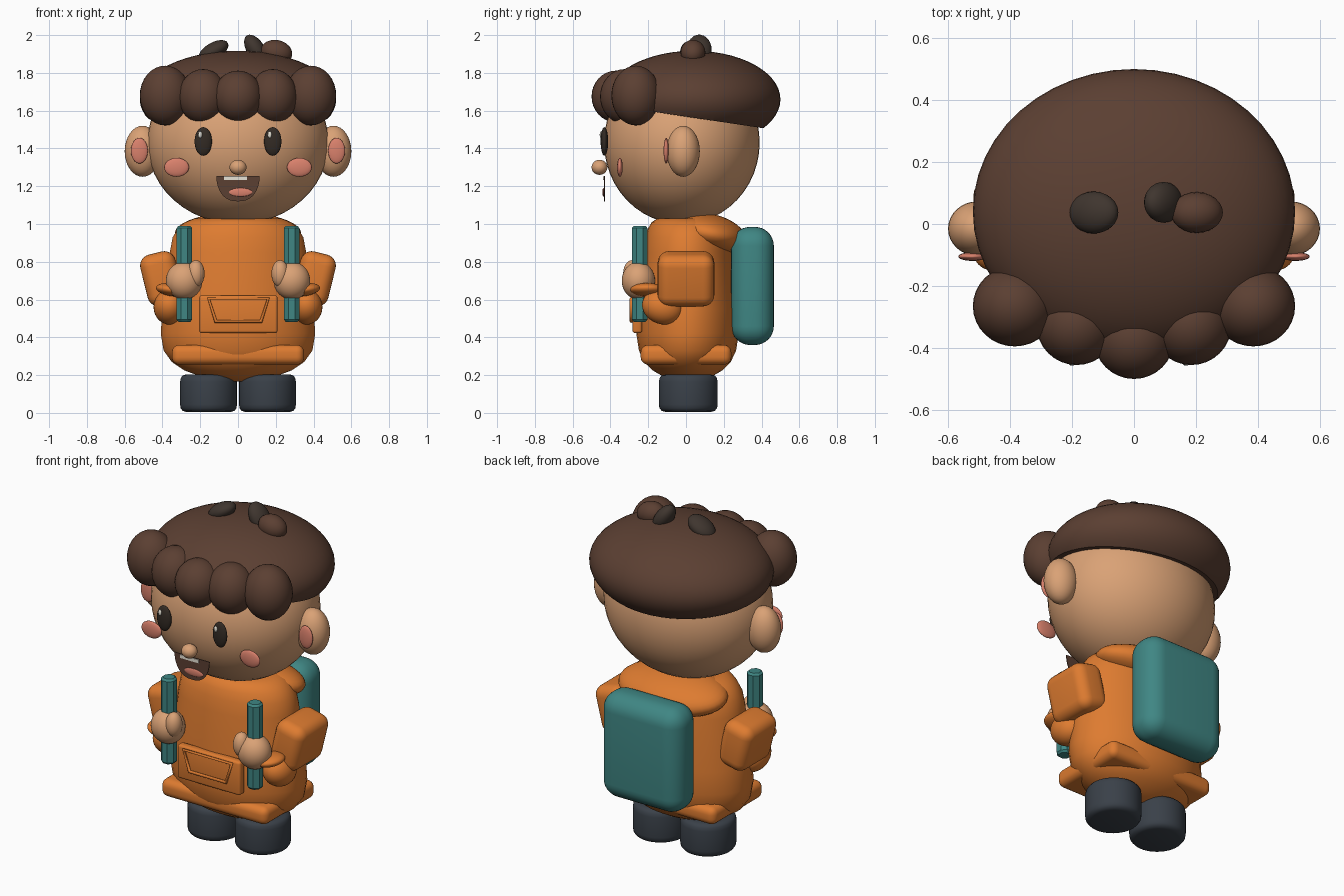
import bpy, bmesh, math
from mathutils import Matrix, Vector

if "Cube" in bpy.data.objects:
    bpy.data.objects.remove(bpy.data.objects["Cube"])


def material(name, rgb):
    m = bpy.data.materials.new(name)
    m.diffuse_color = (*rgb, 1)
    m.use_nodes = True
    m.node_tree.nodes["Principled BSDF"].inputs["Base Color"].default_value = m.diffuse_color
    return m


SKIN = material("skin", (0.70, 0.36, 0.18))
ORANGE = material("orange_cloth", (0.73, 0.20, 0.03))
TEAL = material("teal_canvas", (0.05, 0.24, 0.23))
HAIR = material("brown_hair", (0.105, 0.050, 0.032))
TUFT = material("dark_hair", (0.050, 0.036, 0.028))
SHOE = material("slate_shoe", (0.042, 0.052, 0.066))
PINK = material("pink", (0.70, 0.22, 0.15))
EYE = material("eye_black", (0.033, 0.024, 0.018))
WHITE = material("white", (0.80, 0.77, 0.68))


def finish(name, bm, mat, angle=40):
    bmesh.ops.recalc_face_normals(bm, faces=bm.faces)
    mesh = bpy.data.meshes.new(name)
    bm.to_mesh(mesh)
    bm.free()
    mesh.materials.append(mat)
    ob = bpy.data.objects.new(name, mesh)
    bpy.context.collection.objects.link(ob)
    bpy.ops.object.select_all(action='DESELECT')
    ob.select_set(True)
    bpy.context.view_layer.objects.active = ob
    bpy.ops.object.shade_smooth_by_angle(angle=math.radians(angle))
    return ob


def place(bm, loc, rot=(0, 0, 0), size=(1, 1, 1)):
    m = Matrix.Translation(loc)
    for axis, a in zip("ZYX", reversed(rot)):
        m = m @ Matrix.Rotation(math.radians(a), 4, axis)
    bm.transform(m @ Matrix.Diagonal((*size, 1)))


def ball(name, loc, r, mat, rot=(0, 0, 0), seg=32):
    bm = bmesh.new()
    bmesh.ops.create_uvsphere(bm, u_segments=seg, v_segments=seg // 2, radius=1)
    place(bm, loc, rot, r)
    return finish(name, bm, mat, 60)


def block(name, loc, size, bevel, mat, rot=(0, 0, 0), seg=5):
    bm = bmesh.new()
    bmesh.ops.create_cube(bm, size=1)
    bm.transform(Matrix.Diagonal((*size, 1)))
    bmesh.ops.bevel(bm, geom=bm.edges[:], offset=bevel, segments=seg,
                    profile=0.5, affect='EDGES')
    place(bm, loc, rot)
    return finish(name, bm, mat)


def lathe(name, rings, loc, mat, seg=40, angle=40):
    """Stack of elliptical rings (z, rx, ry), capped at both ends."""
    bm = bmesh.new()
    loops = []
    for z, rx, ry in rings:
        loops.append([bm.verts.new((rx * math.cos(t), ry * math.sin(t), z))
                      for t in (2 * math.pi * (i + 0.5) / seg for i in range(seg))])
    for a, b in zip(loops, loops[1:]):
        for i in range(seg):
            j = (i + 1) % seg
            bm.faces.new((a[i], a[j], b[j], b[i]))
    bm.faces.new(loops[0])
    bm.faces.new(loops[-1])
    place(bm, loc)
    return finish(name, bm, mat, angle)


def plate(name, pts, y, thick, mat):
    """Flat outline in x, z with a small thickness."""
    bm = bmesh.new()
    f = bm.faces.new([bm.verts.new((x, y, z)) for x, z in pts])
    r = bmesh.ops.extrude_face_region(bm, geom=[f])
    verts = [v for v in r["geom"] if isinstance(v, bmesh.types.BMVert)]
    bmesh.ops.translate(bm, verts=verts, vec=(0, thick, 0))
    return finish(name, bm, mat, 30)


# Head
ball("head", (0, -0.022, 1.43), (0.48, 0.412, 0.43), SKIN, seg=48)
ball("nose", (0, -0.458, 1.3), (0.045, 0.042, 0.04), SKIN, seg=24)

# Hair cap, trimmed by a sloping plane
bm = bmesh.new()
bmesh.ops.create_uvsphere(bm, u_segments=48, v_segments=28, radius=1)
place(bm, (0, 0.04, 1.66), size=(0.52, 0.46, 0.257))
cut = bmesh.ops.bisect_plane(bm, geom=bm.verts[:] + bm.edges[:] + bm.faces[:],
                             plane_co=(0, 0.39, 1.51), plane_no=Vector((0, 0.15, 1)),
                             clear_inner=True)
bmesh.ops.contextual_create(
    bm, geom=[e for e in cut["geom_cut"] if isinstance(e, bmesh.types.BMEdge)])
finish("hair_cap", bm, HAIR)

# Fringe and top tufts
ball("fringe_middle", (0, -0.37, 1.675), (0.13, 0.13, 0.137), HAIR)
ball("tuft_left", (-0.13, 0.037, 1.915), (0.088, 0.068, 0.045), TUFT, (0, -30, 0), 24)
ball("tuft_middle", (0.095, 0.07, 1.922), (0.048, 0.066, 0.09), TUFT, (0, -32, 0), 24)
ball("tuft_right", (0.203, 0.037, 1.908), (0.085, 0.066, 0.066), HAIR, (0, 12, 0), 24)

# Mouth, teeth, tongue
arc = [math.pi + math.pi * i / 20 for i in range(21)]
plate("mouth", [(0.115 * math.copysign(abs(math.cos(t)) ** 0.8, math.cos(t)),
                 1.255 + 0.135 * math.sin(t)) for t in arc], -0.434, 0.004, HAIR)
plate("teeth", [(-0.074, 1.232), (0.047, 1.232), (0.047, 1.252), (-0.074, 1.252)],
      -0.440, 0.005, WHITE)
ball("tongue", (0.014, -0.437, 1.168), (0.062, 0.006, 0.022), PINK, seg=24)

# Sweater body, hood and hem
lathe("sweater_body", [
    (0.165, 0.09, 0.06), (0.19, 0.19, 0.125), (0.225, 0.285, 0.185),
    (0.27, 0.352, 0.23), (0.33, 0.395, 0.258), (0.42, 0.41, 0.272),
    (0.55, 0.402, 0.267), (0.70, 0.380, 0.252), (0.85, 0.362, 0.238),
    (0.93, 0.347, 0.225), (0.98, 0.315, 0.208), (1.01, 0.28, 0.19),
    (1.03, 0.23, 0.16)], (0, 0.008, 0), ORANGE)
ball("hood", (0, 0.12, 0.95), (0.335, 0.2, 0.105), ORANGE, (-12, 0, 0), 40)
block("hem", (0, 0, 0.308), (0.70, 0.48, 0.105), 0.04, ORANGE)

# Front pocket with raised stitched rim
block("pocket", (0.002, -0.258, 0.522), (0.415, 0.05, 0.2), 0.014, ORANGE, seg=3)
curve = bpy.data.curves.new("pocket_rim", 'CURVE')
curve.dimensions = '3D'
curve.bevel_depth = 0.01
curve.bevel_resolution = 2
spline = curve.splines.new('POLY')
rim = [(-0.155, 0.605), (-0.118, 0.485), (0.122, 0.485), (0.16, 0.605)]
spline.points.add(3)
for p, (x, z) in zip(spline.points, rim):
    p.co = (x, -0.288, z, 1)
spline.use_cyclic_u = True
curve.materials.append(ORANGE)
bpy.context.collection.objects.link(bpy.data.objects.new("pocket_rim", curve))

# Backpack
block("backpack", (0, 0.352, 0.672), (0.53, 0.226, 0.625), 0.1, TEAL, seg=8)

# Paired parts
for s, side in ((-1, "left"), (1, "right")):
    ball(f"fringe_inner_{side}", (s * 0.185, -0.325, 1.675), (0.13, 0.13, 0.145), HAIR)
    ball(f"fringe_outer_{side}", (s * 0.385, -0.265, 1.68), (0.135, 0.13, 0.158), HAIR)
    ball(f"ear_{side}", (s * 0.505, -0.015, 1.385), (0.095, 0.088, 0.135), SKIN)
    ball(f"inner_ear_{side}", (s * 0.522, -0.105, 1.388), (0.045, 0.014, 0.068), PINK, seg=24)
    ball(f"eye_{side}", (s * 0.184, -0.432, 1.437), (0.046, 0.02, 0.076), EYE, seg=24)
    ball(f"eye_glint_{side}", (s * 0.184 - 0.016, -0.45, 1.473), (0.011, 0.007, 0.018),
         WHITE, seg=12)
    ball(f"cheek_{side}", (s * 0.325, -0.35, 1.3), (0.066, 0.015, 0.05), PINK, seg=24)
    # Arm
    block(f"sleeve_{side}", (s * 0.405, 0, 0.71), (0.19, 0.3, 0.28), 0.06, ORANGE,
          (0, s * 14, 0), 6)
    ball(f"forearm_{side}", (s * 0.362, -0.125, 0.56), (0.085, 0.11, 0.09), ORANGE,
         (-20, 0, 0))
    ball(f"cuff_{side}", (s * 0.35, -0.205, 0.652), (0.085, 0.09, 0.034), ORANGE,
         (0, s * -8, 0))
    ball(f"hand_{side}", (s * 0.285, -0.252, 0.7), (0.097, 0.088, 0.1), SKIN)
    ball(f"thumb_{side}", (s * 0.223, -0.285, 0.737), (0.046, 0.048, 0.072), SKIN, seg=24)
    # Strap and shoe
    lathe(f"strap_{side}", [(0.482, 0.034, 0.034), (0.494, 0.045, 0.045),
                            (0.978, 0.045, 0.045), (0.99, 0.034, 0.034)],
          (s * 0.284, -0.245, 0), TEAL, 8, 20)
    lathe(f"shoe_{side}", [(0.005, 0.12, 0.12), (0.011, 0.138, 0.141), (0.025, 0.148, 0.153),
                           (0.045, 0.151, 0.156), (0.165, 0.151, 0.156), (0.185, 0.147, 0.152),
                           (0.198, 0.138, 0.141), (0.203, 0.12, 0.12)],
          (s * 0.156, 0.012, 0), SHOE, 40)
